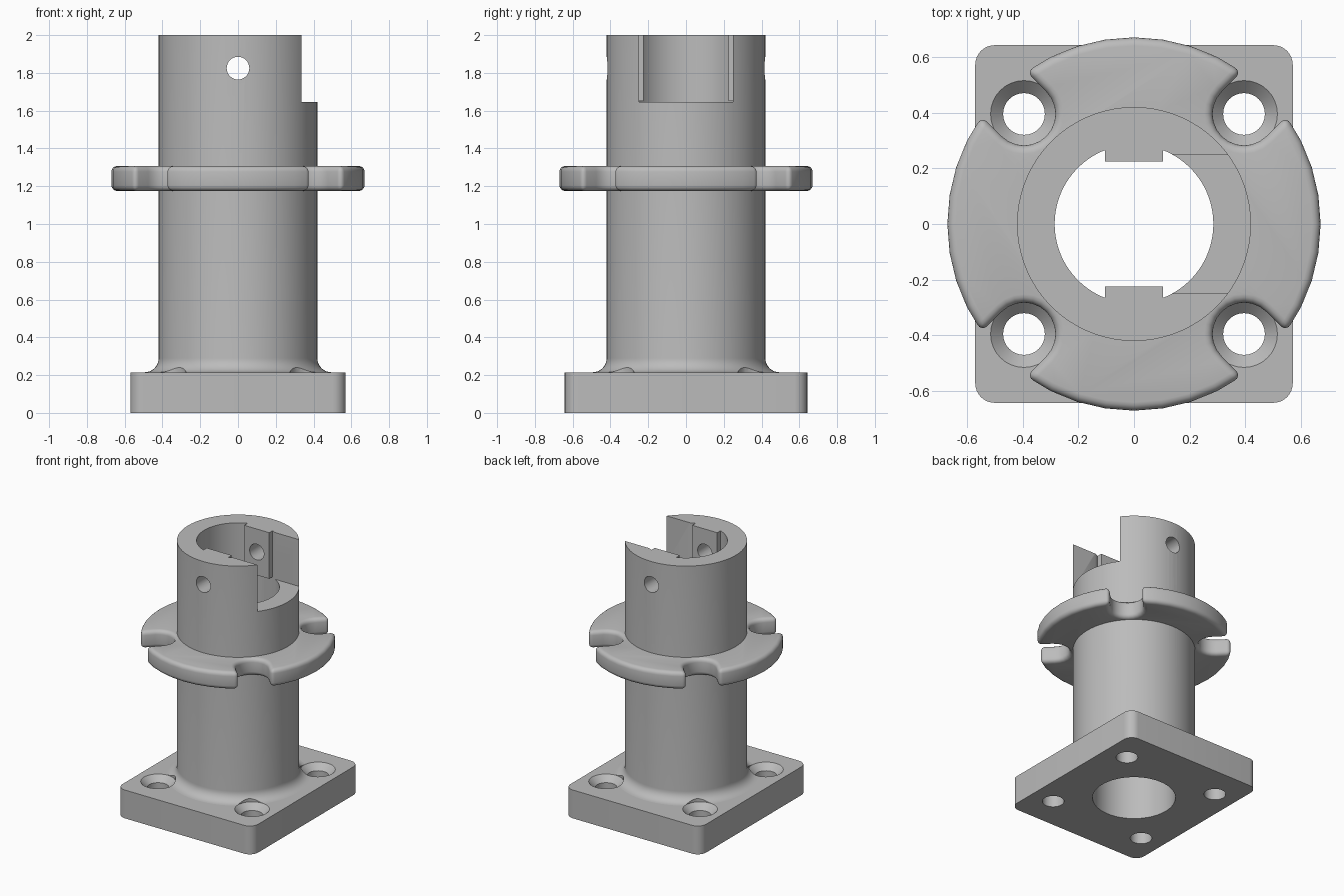
import bpy, bmesh, math
from math import sin, cos, pi, radians
from mathutils import Vector, Matrix

cube = bpy.data.objects.get("Cube")
if cube:
    bpy.data.objects.remove(cube, do_unlink=True)

GREY = (0.5, 0.5, 0.5, 1)
metal = bpy.data.materials.new("plain grey")
metal.use_nodes = True
metal.diffuse_color = GREY
metal.node_tree.nodes["Principled BSDF"].inputs["Base Color"].default_value = GREY

BORE, TUBE, TOP, PLATE = 0.285, 0.42, 2.0, 0.215
HOLE = 0.395


def finish_mesh(name, bm):
    bmesh.ops.recalc_face_normals(bm, faces=bm.faces)
    mesh = bpy.data.meshes.new(name)
    bm.to_mesh(mesh)
    bm.free()
    mesh.materials.append(metal)
    obj = bpy.data.objects.new(name, mesh)
    bpy.context.collection.objects.link(obj)
    return obj


def lathe(name, profile, steps=72):
    """Spin a closed (radius, height) profile about z."""
    bm = bmesh.new()
    verts = [bm.verts.new((r, 0, z)) for r, z in profile]
    edges = [bm.edges.new((verts[i - 1], verts[i])) for i in range(len(verts))]
    bmesh.ops.spin(bm, geom=verts + edges, axis=(0, 0, 1), cent=(0, 0, 0),
                   angle=2 * pi, steps=steps, use_merge=True)
    bmesh.ops.remove_doubles(bm, verts=bm.verts, dist=1e-5)
    return finish_mesh(name, bm)


def box(name, low, high):
    low, high = Vector(low), Vector(high)
    bm = bmesh.new()
    bmesh.ops.create_cube(bm, size=1, matrix=Matrix.Translation((low + high) / 2)
                          @ Matrix.Diagonal((*(high - low), 1)))
    return finish_mesh(name, bm)


def cylinder(name, radius, depth, matrix=Matrix(), segments=72):
    bm = bmesh.new()
    bmesh.ops.create_cone(bm, cap_ends=True, segments=segments, radius1=radius,
                          radius2=radius, depth=depth, matrix=matrix)
    return finish_mesh(name, bm)


def prism(outline, low, high):
    bm = bmesh.new()
    face = bm.faces.new([bm.verts.new((x, y, low)) for x, y in outline])
    grown = bmesh.ops.extrude_face_region(bm, geom=[face])
    tops = [g for g in grown["geom"] if isinstance(g, bmesh.types.BMVert)]
    bmesh.ops.translate(bm, verts=tops, vec=(0, 0, high - low))
    bmesh.ops.recalc_face_normals(bm, faces=bm.faces)
    return bm


def cut(obj, *cutters):
    bpy.context.view_layer.objects.active = obj
    for cutter in cutters:
        cutter.hide_render = True
        mod = obj.modifiers.new("cut", "BOOLEAN")
        mod.operation, mod.solver, mod.object = "DIFFERENCE", "EXACT", cutter
        bpy.ops.object.modifier_apply(modifier=mod.name)


def arc(cx, cy, r, start, end, steps):
    angles = [radians(start + (end - start) * i / steps) for i in range(steps + 1)]
    return [(cx + r * cos(a), cy + r * sin(a)) for a in angles]


# Cutters: bore, flange seat, slot, cross pin, countersunk bolt holes
bore = cylinder("bore_cutter", BORE, 5)
seat = cylinder("seat_cutter", TUBE - 0.02, 5)
slot = box("slot_cutter", (0, -0.25, 1.645), (1, 0.25, 2.3))
pin = cylinder("pin_cutter", 0.06, 3, Matrix.Translation((0, 0, 1.825))
               @ Matrix.Rotation(pi / 2, 4, "X"), 32)
bolts = []
for sx in (-1, 1):
    for sy in (-1, 1):
        bolt = lathe("bolt_cutter", [(0, -0.1), (0.075, -0.1), (0.075, 0.17),
                                     (0.12, PLATE), (0.12, 0.4), (0, 0.4)], 32)
        bolt.data.transform(Matrix.Translation((sx * HOLE, sy * HOLE, 0)))
        bolts.append(bolt)

# Base plate with rounded corners
corner = 0.07
outline = []
for sx, sy, start in ((1, 1, 0), (-1, 1, 90), (-1, -1, 180), (1, -1, 270)):
    outline += arc(sx * (0.57 - corner), sy * (0.642 - corner), corner, start, start + 90, 8)
base = finish_mesh("base_plate", prism(outline, 0, PLATE))
cut(base, bore, *bolts)

# Tube with a foot fillet, slotted at the top
fillet = 0.075
foot = arc(TUBE + fillet, PLATE + fillet, fillet, 270, 180, 8)
tube = lathe("tube", [(BORE, PLATE)] + foot + [(TUBE, TOP), (BORE, TOP)])
cut(tube, slot, pin, *bolts)

# Two flat keys inside the bore
keys = []
for name, side in (("front_key", -1), ("back_key", 1)):
    a, b = sorted((side * 0.225, side * 0.3))
    key = box(name, (-0.105, a, 1.65), (0.105, b, TOP))
    cut(key, pin)
    keys.append(key)

# Flange with four notches and rounded edges
rim, notch, outline = 0.67, 0.113, []
half = 45 - math.degrees(math.asin(notch / rim))
for quarter in range(4):
    turn = 90 * quarter
    diagonal = turn + 45
    outline += arc(0, 0, rim, turn - half, turn + half, 8)
    d = HOLE * math.sqrt(2)
    cx, cy = d * cos(radians(diagonal)), d * sin(radians(diagonal))
    outline += arc(cx, cy, notch, diagonal + 270, diagonal + 90, 12)
bm = prism(outline, 1.175, 1.307)
sharp = [e for e in bm.edges if e.calc_face_angle() > radians(40)]
bmesh.ops.bevel(bm, geom=sharp, offset=0.03, segments=4, profile=0.5, affect="EDGES")
flange = finish_mesh("flange", bm)
cut(flange, seat)

# Clear the helpers and shade
for helper in [bore, seat, slot, pin] + bolts:
    bpy.data.objects.remove(helper, do_unlink=True)
bpy.ops.object.select_all(action="DESELECT")
for obj in [base, tube, flange] + keys:
    obj.select_set(True)
    bpy.context.view_layer.objects.active = obj
bpy.ops.object.shade_smooth_by_angle(angle=radians(30))
